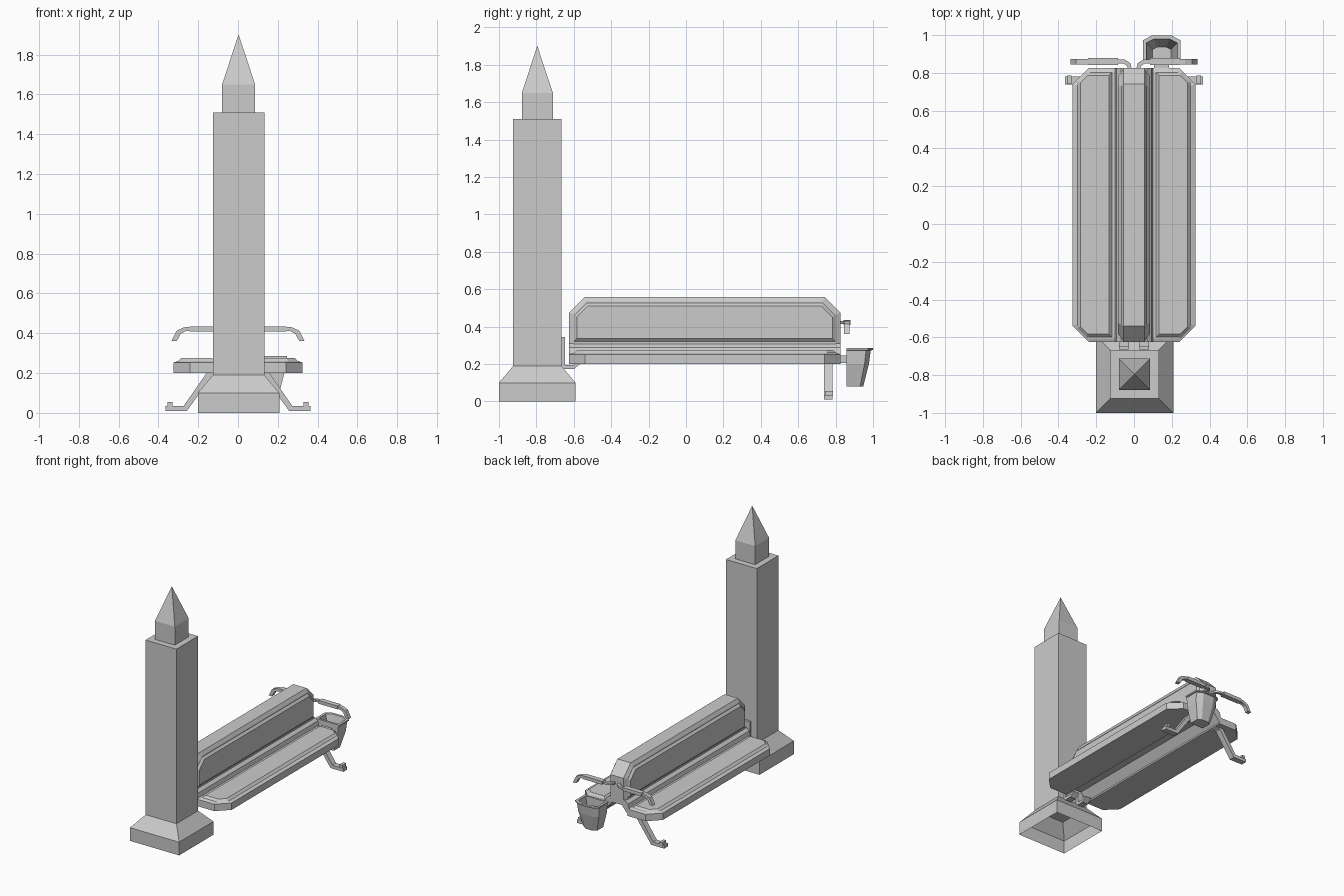
import bpy, bmesh

if "Cube" in bpy.data.objects:
    bpy.data.objects.remove(bpy.data.objects["Cube"])


def loft(name, rings, mirror=False, cap_start=True, cap_end=True):
    """Skin a stack of equally long point rings, optionally mirrored in x."""
    bm = bmesh.new()
    vs = [[bm.verts.new(p) for p in r] for r in rings]
    n = len(rings[0])
    for a, b in zip(vs, vs[1:]):
        for i in range(n):
            j = (i + 1) % n
            bm.faces.new((a[i], a[j], b[j], b[i]))
    if cap_start:
        bm.faces.new(vs[0][::-1])
    if cap_end:
        bm.faces.new(vs[-1])
    bmesh.ops.recalc_face_normals(bm, faces=bm.faces)
    me = bpy.data.meshes.new(name)
    bm.to_mesh(me)
    bm.free()
    ob = bpy.data.objects.new(name, me)
    bpy.context.collection.objects.link(ob)
    if mirror:
        ob.modifiers.new("Mirror", 'MIRROR').use_mirror_merge = False
    return ob


def prism(name, profile, y0, y1, mirror=False):
    """Extrude an (x, z) profile along y."""
    return loft(name, [[(x, y, z) for x, z in profile] for y in (y0, y1)], mirror)


def box(name, x0, x1, y0, y1, z0, z1, mirror=False):
    return prism(name, [(x0, z0), (x1, z0), (x1, z1), (x0, z1)], y0, y1, mirror)


def clipped(a0, a1, b0, b1, c, d=0.0, a_in=0.0):
    """Rectangle inset by d, with both corners on its a1 side cut by c."""
    a0, a1, b0, b1 = a0 + a_in, a1 - d, b0 + d, b1 - d
    c -= 0.59 * d
    return [(a0, b0), (a1 - c, b0), (a1, b0 + c), (a1, b1 - c), (a1 - c, b1), (a0, b1)]


def square(h, z):
    return [(0.003 + sx * h, -0.795 + sy * h, z)
            for sx, sy in ((-1, -1), (1, -1), (1, 1), (-1, 1))]


# Pillar: open footing, shaft and pointed cap
loft("pillar_footing", [square(0.205, 0), square(0.205, 0.1), square(0.129, 0.19)],
     cap_start=False)
loft("pillar_shaft", [square(0.129, 0.19), square(0.129, 1.51)], cap_start=False)
loft("pillar_cap", [square(0.083, 1.51), square(0.083, 1.65), square(0.0005, 1.9)],
     cap_start=False)

# Seats with raised panels, mirrored about the backrest
Y0, Y1 = -0.625, 0.825
seat = (0.09, 0.325, Y0, Y1, 0.085)
loft("seat", [[(x, y, z) for x, y in clipped(*seat, d)]
              for z, d in ((0.2, 0), (0.252, 0), (0.26, 0.02))], True)
panel = (0.115, 0.302, -0.6, 0.805, 0.05)
loft("seat_panel", [[(x, y, z) for x, y in clipped(*panel, d, d)]
                    for z, d in ((0.258, 0), (0.276, 0.018))], True)

# Flared spine joining seats and back, with a channel beneath
spine = [(0.1, 0.2), (0.1, 0.26), (0.092, 0.29), (0.068, 0.31)]
prism("spine", spine + [(-x, z) for x, z in spine[::-1]] + [(-0.04, 0.27), (0.04, 0.27)],
      Y0, Y1)

# Backrest and its raised panels
back = (0.3, 0.56, Y0, Y1, 0.085)
loft("backrest", [[(x, y, z) for z, y in clipped(*back, d)]
                  for x, d in ((-0.07, 0.025), (-0.055, 0), (0.055, 0), (0.07, 0.025))])
back_panel = (0.32, 0.528, -0.6, 0.8, 0.068)
loft("backrest_panel", [[(x, y, z) for z, y in clipped(*back_panel, d, d)]
                        for x, d in ((0.069, 0), (0.085, 0.018))], True)

# Splayed legs with flat feet
prism("leg", [(0.09, 0.22), (0.145, 0.22), (0.165, 0.19), (0.273, 0.035), (0.365, 0.035),
              (0.365, 0.01), (0.257, 0.01), (0.13, 0.185), (0.09, 0.2)], 0.738, 0.782, True)
box("foot_pad", 0.33, 0.354, 0.742, 0.786, 0.033, 0.055, True)

# Handlebars: inner bend, sleeve, drooping grip
loft("handle_bend", [[(x, y, z) for x, y in ((0.012, 0.815), (0.032, 0.815), (0.035, 0.835),
                                             (0.055, 0.85), (0.09, 0.85), (0.09, 0.872),
                                             (0.05, 0.872), (0.018, 0.85))]
                     for z in (0.414, 0.43)], True)
box("handle_sleeve", 0.085, 0.243, 0.842, 0.88, 0.41, 0.435, True)
prism("handle_grip", [(0.24, 0.432), (0.27, 0.43), (0.307, 0.414), (0.335, 0.36),
                      (0.308, 0.36), (0.288, 0.398), (0.265, 0.41), (0.24, 0.413)],
      0.845, 0.874, True)

# Litter bin hung on the end of the seat
bin_shape = [(-0.1, 0), (0.1, 0), (0.1, 0.115), (0.05, 0.142), (-0.05, 0.142), (-0.1, 0.115)]
levels = [(0.08, 0.55, 0.64, 0), (0.2, 0.86, 0.85, 0), (0.272, 0.92, 0.92, 0),
          (0.275, 1.0, 1.0, 0), (0.285, 1.0, 1.0, 0), (0.285, 0.82, 0.76, 0.015),
          (0.1, 0.48, 0.45, 0.015)]
loft("bin", [[(0.147 + x * sx, 0.857 + o + y * sy, z) for x, y in bin_shape]
             for z, sx, sy, o in levels])
box("bin_bracket", 0.105, 0.185, 0.81, 0.862, 0.205, 0.245)

# Hooks holding the bench to the pillar
loft("pillar_hook", [[(x, y, z) for y, z in ((-0.665, 0.345), (-0.648, 0.345), (-0.648, 0.195),
                                             (-0.605, 0.195), (-0.575, 0.215), (-0.56, 0.205),
                                             (-0.598, 0.175), (-0.665, 0.175))]
                     for x in (0.03, 0.08)], True)
